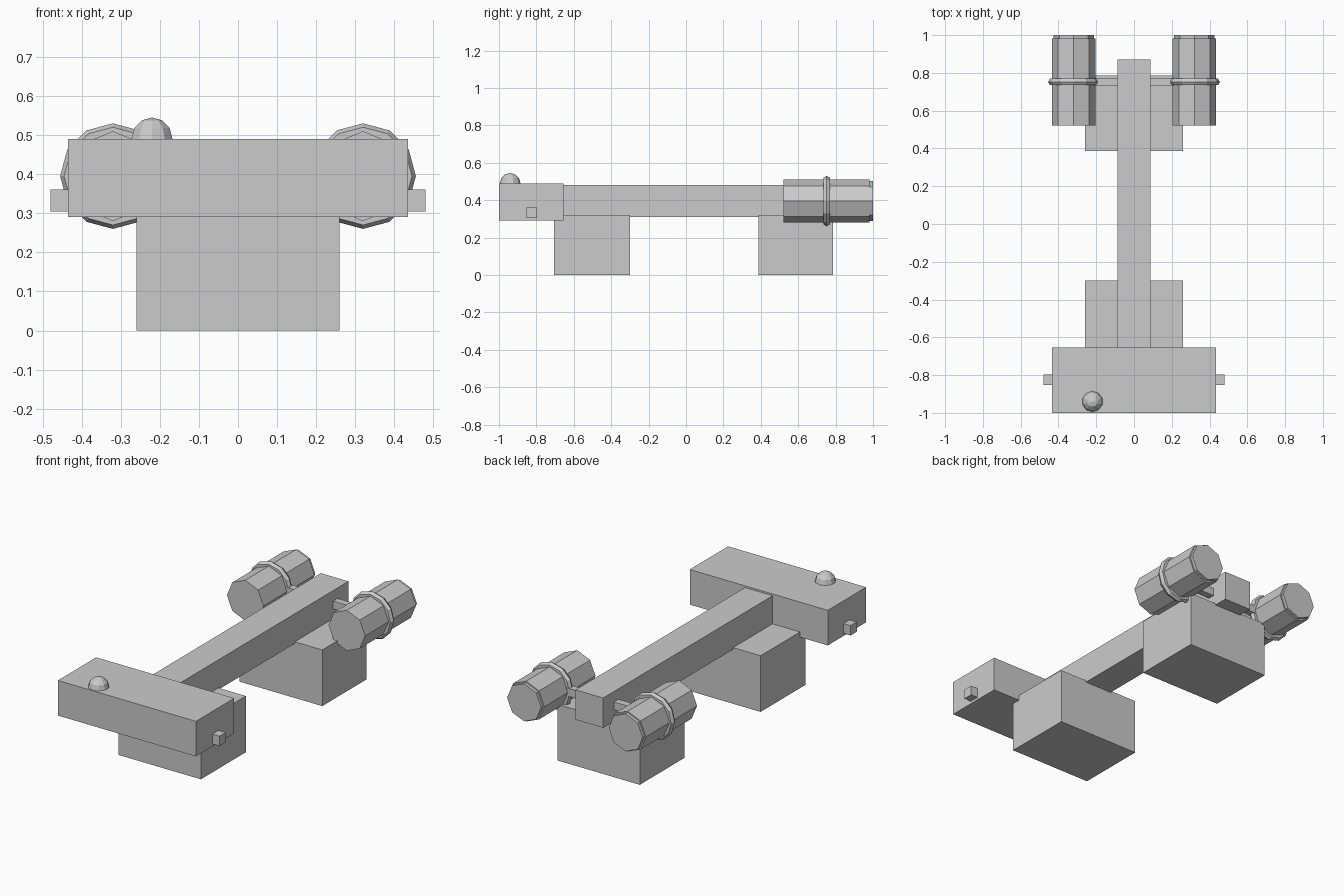
import bpy
from math import pi

if "Cube" in bpy.data.objects:
    bpy.data.objects.remove(bpy.data.objects["Cube"])


def box(name, x, y, z):
    """Box from (min, max) pairs on each axis."""
    centre = [(a + b) / 2 for a, b in (x, y, z)]
    bpy.ops.mesh.primitive_cube_add(size=1, location=centre)
    ob = bpy.context.object
    ob.name = name
    ob.scale = [b - a for a, b in (x, y, z)]
    return ob


def drum(name, x, z, y0, y1, radius):
    """Eight-sided cylinder lying along y."""
    bpy.ops.mesh.primitive_cylinder_add(
        vertices=8, radius=radius, depth=y1 - y0,
        location=(x, (y0 + y1) / 2, z), rotation=(pi / 2, 0, 0))
    bpy.context.object.name = name


# Body: front head, spine and two support blocks
box("head", (-0.435, 0.435), (-1.0, -0.655), (0.29, 0.49))
box("spine", (-0.087, 0.087), (-0.66, 0.87), (0.31, 0.48))
box("front_block", (-0.26, 0.26), (-0.705, -0.3), (0, 0.32))
box("rear_block", (-0.26, 0.26), (0.387, 0.787), (0, 0.32))

# Dome on the head
bpy.ops.mesh.primitive_uv_sphere_add(
    segments=10, ring_count=6, radius=0.055, location=(-0.22, -0.94, 0.49))
bpy.context.object.name = "dome"

# Mirrored parts: side knobs, struts and rear pods
POD_X, POD_Z = 0.32, 0.395
for side, s in (("left", -1), ("right", 1)):
    box(side + "_knob", sorted((s * 0.42, s * 0.48)), (-0.852, -0.796), (0.305, 0.361))
    box(side + "_strut", sorted((s * 0.08, s * 0.25)), (0.732, 0.772), (0.375, 0.42))
    drum(side + "_pod", s * POD_X, POD_Z, 0.522, 0.982, 0.115)
    drum(side + "_pod_cap", s * POD_X, POD_Z, 0.97, 1.0, 0.107)
    bpy.ops.mesh.primitive_torus_add(
        major_segments=12, minor_segments=6, major_radius=0.115, minor_radius=0.02,
        location=(s * POD_X, 0.752, POD_Z), rotation=(pi / 2, 0, 0))
    bpy.context.object.name = side + "_pod_ring"
